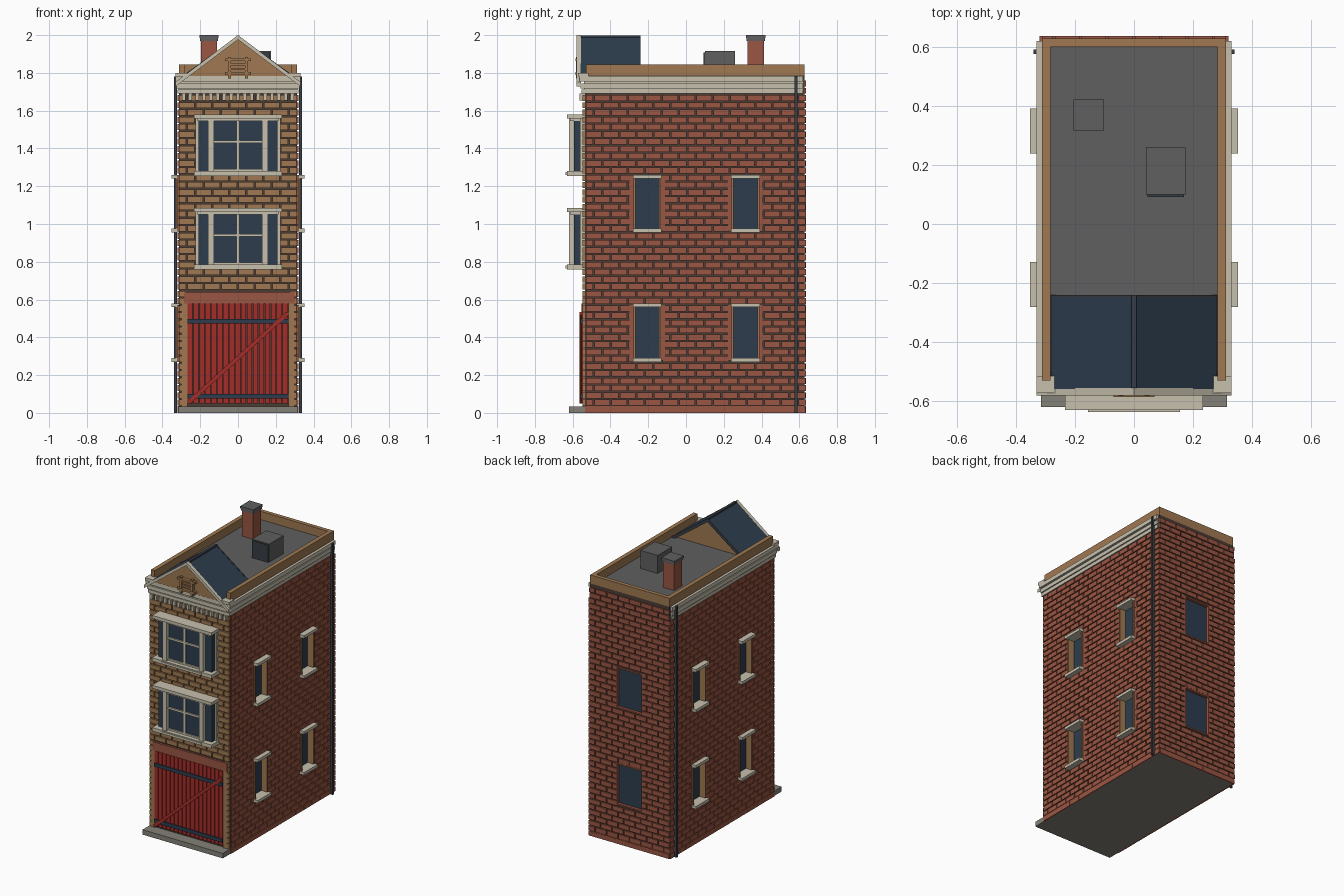
import bpy, bmesh
from mathutils import Matrix

if "Cube" in bpy.data.objects:
    bpy.data.objects.remove(bpy.data.objects["Cube"])


def material(name, r, g, b):
    m = bpy.data.materials.new(name)
    m.diffuse_color = (r, g, b, 1)
    m.use_nodes = True
    m.node_tree.nodes["Principled BSDF"].inputs["Base Color"].default_value = (r, g, b, 1)
    return m


RED = material("red brick", .32, .092, .056)
TAN = material("tan brick", .35, .19, .084)
CREAM = material("cream stone", .57, .53, .42)
GLASS = material("blue slate and glass", .026, .046, .075)
DOOR = material("door red", .36, .027, .021)
ROOF = material("roof grey", .115, .115, .115)
MORTAR = material("dark mortar", .07, .045, .035)
STONE = material("step stone", .23, .22, .185)
IRON = material("dark iron", .038, .046, .058)


def finish(name, mat, bm):
    bmesh.ops.recalc_face_normals(bm, faces=bm.faces)
    me = bpy.data.meshes.new(name)
    bm.to_mesh(me)
    bm.free()
    me.materials.append(mat)
    ob = bpy.data.objects.new(name, me)
    bpy.context.collection.objects.link(ob)
    return ob


def boxes(name, mat, items, mirror=False):
    """One object from boxes given as (x0, x1, y0, y1, z0, z1)."""
    items = list(items)
    if mirror:
        items += [(-b, -a, *rest) for a, b, *rest in items]
    bm = bmesh.new()
    for x0, x1, y0, y1, z0, z1 in items:
        mid = Matrix.Translation(((x0 + x1) / 2, (y0 + y1) / 2, (z0 + z1) / 2))
        bmesh.ops.create_cube(bm, size=1, matrix=mid @ Matrix.Diagonal((x1 - x0, y1 - y0, z1 - z0, 1)))
    return finish(name, mat, bm)


def prism(name, mat, profile, y0, y1):
    """Extrude an x-z outline along y."""
    bm = bmesh.new()
    face = bm.faces.new([bm.verts.new((x, y0, z)) for x, z in profile])
    ext = bmesh.ops.extrude_face_region(bm, geom=[face])
    bmesh.ops.translate(bm, vec=(0, y1 - y0, 0), verts=[v for v in ext["geom"] if isinstance(v, bmesh.types.BMVert)])
    return finish(name, mat, bm)


COURSE, LENGTH, GAP = .0384, .09, .007


def bricks(u0, u1, top, holes):
    """Running-bond bricks as (u0, u1, z0, z1), interrupted by holes."""
    out = []
    for row in range(round(top / COURSE)):
        z0, z1 = row * COURSE, (row + 1) * COURSE - GAP
        mid = (z0 + z1) / 2
        u = u0 - (row % 2) * LENGTH / 2
        while u < u1:
            spans = [(max(u, u0), min(u + LENGTH - GAP, u1))]
            for a, b, low, high in holes:
                if low < mid < high:
                    spans = [s for p, q in spans for s in ((p, min(q, a)), (max(p, b), q))]
            out += [(p, q, z0, z1) for p, q in spans if q - p > .008]
            u += LENGTH
    return out


# Main dimensions
W, FRONT, BACK = .312, -.535, .628
EAVE, DECK, PARAPET = 1.69, 1.785, 1.845
FLOORS = ((.28, .57), (.965, 1.25))
SIDE_Y = (-.205, .315)
HALF = .068
SIDE_HOLES = [(y - HALF, y + HALF, a, b) for y in SIDE_Y for a, b in FLOORS]
BACK_HOLES = [(-.1, .1, a, b) for a, b in FLOORS]

# Core with window recesses, on a stone slab
core = boxes("wall_core", MORTAR, [(-W, W, FRONT, BACK, .003, DECK)])
boxes("base_slab", STONE, [(-W, W, FRONT, BACK, 0, .003)])
cuts = [(s * W - .035, s * W + .035, p, q, a, b) for s in (-1, 1) for p, q, a, b in SIDE_HOLES]
cuts += [(p, q, BACK - .02, BACK + .02, a, b) for p, q, a, b in BACK_HOLES]
cutter = boxes("recess_cutter", MORTAR, cuts)
cutter.hide_render = True
mod = core.modifiers.new("recesses", "BOOLEAN")
mod.operation, mod.solver, mod.object = "DIFFERENCE", "EXACT", cutter
bpy.context.view_layer.objects.active = core
bpy.ops.object.modifier_apply(modifier=mod.name)
bpy.data.objects.remove(cutter)

# Brickwork
OUT = .008
side = bricks(FRONT + .005, BACK + OUT, EAVE, SIDE_HOLES)
boxes("side_bricks", RED, [(W - .004, W + OUT, p, q, a, b) for p, q, a, b in side], True)
boxes("side_window_quoins", RED, [(W - .004, W + .007, *e, a, b) for p, q, a, b in SIDE_HOLES
                                  for e in ((p - .025, p), (q, q + .025))], True)
boxes("side_plinth", RED, [(W - .004, W + .007, FRONT, BACK, 0, .036)], True)
rear = bricks(-W, W, DECK, BACK_HOLES)
boxes("back_bricks", RED, [(p, q, BACK - .004, BACK + OUT, a, b) for p, q, a, b in rear])
boxes("back_plinth", RED, [(-W, W, BACK - .004, BACK + .007, 0, .036)])
BAYS = (.76, 1.255)
holes = [(-.275, .275, 0, .64)] + [(-.22, .22, z, z + .33) for z in BAYS]
face = bricks(-W, W, EAVE, holes)
boxes("front_bricks", TAN, [(p, q, FRONT - .012, FRONT + .004, a, b) for p, q, a, b in face])

# Side windows
T = .01
boxes("side_glass", GLASS, [(W - .037, W - .03, *h) for h in SIDE_HOLES], True)
boxes("side_jambs", TAN, [(W - .034, W + .016, e, e + T, a, b)
                          for p, q, a, b in SIDE_HOLES for e in (p - T / 2, q - T / 2)], True)
boxes("side_sills_and_lintels", CREAM, [(W - .034, .352, p - .008, q + .008, z - T, z + T)
                                        for p, q, a, b in SIDE_HOLES for z in (a, b)], True)

# Back windows
boxes("back_glass", GLASS, [(p, q, BACK - .025, BACK - .012, a, b) for p, q, a, b in BACK_HOLES])
boxes("back_frames", RED, [(e - T / 2, e + T / 2, BACK - .02, BACK + OUT, a, b)
                           for p, q, a, b in BACK_HOLES for e in (p, q)]
      + [(p, q, BACK - .02, BACK + OUT, z - T / 2, z + T / 2) for p, q, a, b in BACK_HOLES for z in (a, b)])

# Bay windows
for z, level in zip(BAYS, ("lower", "upper")):
    top = z + .325
    boxes(level + "_bay_glass", GLASS, [(-.21, .21, -.592, FRONT, z + .01, top - .01)])
    boxes(level + "_bay_trim", CREAM, [
        (-.233, .233, -.63, FRONT, z, z + .025), (-.155, .155, -.637, FRONT, z + .004, z + .02),
        (-.233, .233, -.63, FRONT, top - .022, top), (-.215, .215, -.615, FRONT, top - .036, top - .02)])
    boxes(level + "_bay_posts", CREAM, [(.127, .16, -.62, -.585, z + .02, top - .02),
                                        (.206, .224, -.56, FRONT, z + .02, top - .02)], True)
    boxes(level + "_bay_sash", CREAM, [(-.008, .008, -.602, -.59, z + .02, top - .02)]
          + [(-.13, .13, -.602, -.59, z + h, z + h + .014) for h in (.022, .173)])

# Garage door
boxes("door_lintel", RED, [(-.285, .3, FRONT - .014, FRONT, .58, .64)])
boxes("door_surround", TAN, [(.268, .298, FRONT - .013, FRONT, .035, .58)], True)
boxes("door_backing", MORTAR, [(-.268, .268, FRONT - .003, FRONT, .035, .58)])
N = 17
step = .536 / N
boxes("door_planks", DOOR, [(-.268 + i * step, -.268 + (i + .88) * step, -.552, FRONT, .05, .58) for i in range(N)])
boxes("door_straps", GLASS, [(-.268, .268, -.56, -.55, z, z + .025) for z in (.075, .472)])
prism("door_brace", DOOR, [(-.268, .05), (-.252, .05), (.268, .518), (.268, .535), (.254, .535), (-.268, .064)], -.563, -.55)
boxes("front_step", STONE, [(-.315, .315, -.62, FRONT, 0, .035)])

# Cornice and dentils
boxes("cornice_bands", CREAM, [(-W - d, W + d, FRONT - .01 - d, .62, a, b) for d, a, b in
                               ((.008, 1.69, 1.712), (.013, 1.718, 1.745), (.018, 1.755, 1.783))])
boxes("cornice_backing", CREAM, [(-W - .004, W + .004, FRONT - .006, .62, EAVE, 1.782)])
boxes("dentils", CREAM, [(x * .036 - .009, x * .036 + .009, -.565, FRONT, 1.655, EAVE) for x in range(-8, 9)])
boxes("gable_kneelers", CREAM, [(.262, .33, -.573, -.515, 1.78, 1.8)], True)

# Flat roof and parapet
boxes("flat_roof", ROOF, [(-.29, .29, -.5, .61, DECK - .005, DECK + .002)])
boxes("side_parapets", TAN, [(.282, W, -.53, BACK, 1.783, PARAPET)], True)
boxes("back_parapet", TAN, [(-.282, .282, .6, BACK, 1.783, PARAPET)])


# Gable roof
def chevron(half, peak, thick, slope):
    low = peak - half * slope
    return [(-half, low), (0, peak), (half, low), (half, low - thick), (0, peak - thick), (-half, low - thick)]


prism("gable_slates", GLASS, chevron(.281, 1.995, .022, .725), -.558, -.248)
prism("gable_back_trim", IRON, chevron(.281, 1.997, .026, .725), -.25, -.24)
prism("gable_wall", TAN, [(-.281, 1.77), (.281, 1.77), (0, 1.978)], -.562, -.262)
prism("gable_rake", CREAM, chevron(.33, 2.0, .024, .75), -.58, -.556)
boxes("ridge", IRON, [(-.009, .009, -.556, -.24, 1.985, 1.999)])
boxes("gable_vent", TAN, [(-.04, .04, -.567, -.55, 1.785, 1.87)])
boxes("gable_vent_bars", TAN, [(-.07, .07, -.585, -.56, z, z + .014) for z in (1.79, 1.862)]
      + [(-.04, .04, -.578, -.56, z, z + .012) for z in (1.815, 1.838)])
boxes("gable_vent_posts", TAN, [(.036, .052, -.582, -.56, 1.77, 1.885)], True)

# Chimney and roof vent
boxes("chimney", RED, [(-.195, -.11, .325, .412, DECK, 1.98)])
boxes("chimney_cap", ROOF, [(-.205, -.102, .317, .422, 1.984, 2.0), (-.2, -.105, .32, .417, 1.97, 1.984)])
boxes("roof_vent", ROOF, [(.04, .175, .1, .26, DECK, 1.915)])
boxes("roof_vent_grille", IRON, [(.046, .169, .092, .101, DECK, 1.908)])

# Drainpipes
boxes("drainpipes", IRON, [(.324, .34, .575, .591, 0, 1.78)], True)
